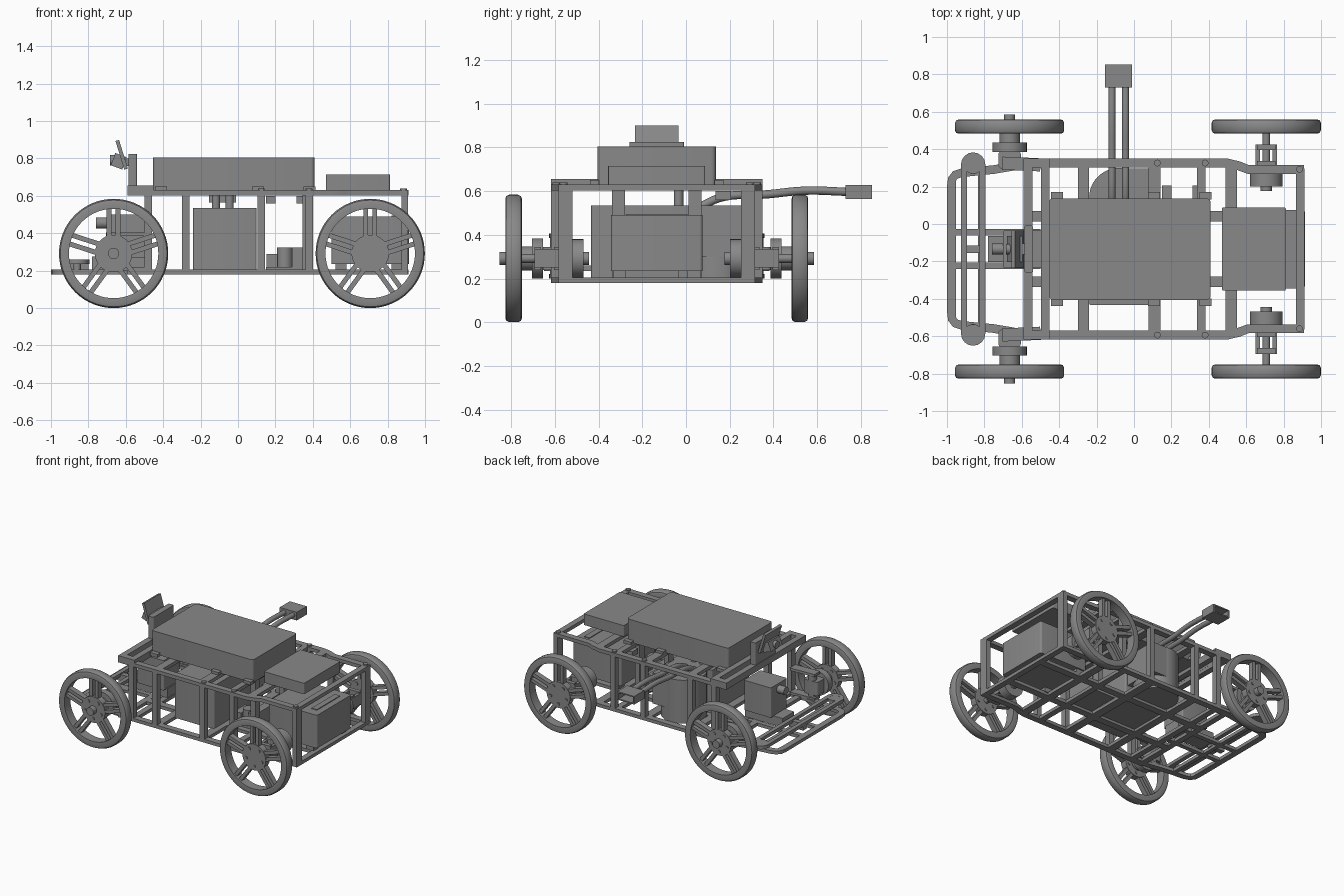
import bpy, bmesh, math
from mathutils import Vector, Matrix

cube = bpy.data.objects.get("Cube")
if cube:
    bpy.data.objects.remove(cube, do_unlink=True)

grey = bpy.data.materials.new("plain grey")
grey.use_nodes = True
grey.diffuse_color = (0.25, 0.25, 0.25, 1)
grey.node_tree.nodes["Principled BSDF"].inputs["Base Color"].default_value = (0.25, 0.25, 0.25, 1)

MID_Y = -0.134          # the vehicle's own centre line
FLOOR = (0.18, 0.205)   # bottom frame heights
ROOF = (0.603, 0.63)    # top frame heights
SIDES = {"left": 1, "right": -1}


def finish(name, bm):
    bmesh.ops.recalc_face_normals(bm, faces=bm.faces)
    mesh = bpy.data.meshes.new(name)
    bm.to_mesh(mesh)
    bm.free()
    ob = bpy.data.objects.new(name, mesh)
    ob.location.y = MID_Y
    mesh.materials.append(grey)
    bpy.context.collection.objects.link(ob)
    bpy.ops.object.select_all(action='DESELECT')
    ob.select_set(True)
    bpy.context.view_layer.objects.active = ob
    bpy.ops.object.shade_smooth_by_angle(angle=math.radians(35))
    return ob


def box(name, x, y, z, round_by=0.0, tilt=0.0):
    """Box from ranges; round_by rounds the upright edges, tilt turns it about y."""
    size = Vector((x[1] - x[0], y[1] - y[0], z[1] - z[0]))
    mid = Vector((sum(x), sum(y), sum(z))) / 2
    bm = bmesh.new()
    bmesh.ops.create_cube(bm, size=1)
    bmesh.ops.scale(bm, vec=size, verts=bm.verts)
    if round_by:
        upright = [e for e in bm.edges if abs(e.verts[0].co.z - e.verts[1].co.z) > 1e-4]
        bmesh.ops.bevel(bm, geom=upright, offset=round_by, segments=5, affect='EDGES', profile=0.5)
    bm.transform(Matrix.Translation(mid) @ Matrix.Rotation(tilt, 4, 'Y'))
    return finish(name, bm)


def rod(name, centre, radius, length, axis='Y', sides=32):
    bm = bmesh.new()
    bmesh.ops.create_cone(bm, cap_ends=True, segments=sides, radius1=radius, radius2=radius, depth=length)
    turn = {'X': Matrix.Rotation(math.pi / 2, 4, 'Y'), 'Y': Matrix.Rotation(math.pi / 2, 4, 'X'),
            'Z': Matrix.Identity(4)}[axis]
    bm.transform(Matrix.Translation(centre) @ turn)
    return finish(name, bm)


def strip(name, path, width, z, closed=False):
    """Flat rail of even width that follows a path in plan."""
    pts = [Vector(p) for p in path]
    n = len(pts)
    bm = bmesh.new()
    rows = []
    for i, p in enumerate(pts):
        a = pts[i - 1] if closed or i else p
        b = pts[(i + 1) % n] if closed or i < n - 1 else p
        d = (b - a).normalized()
        off = Vector((-d.y, d.x)) * width / 2
        rows.append([bm.verts.new((q.x, q.y, h)) for h in z for q in (p - off, p + off)])
    for i in range(n if closed else n - 1):
        r, s = rows[i], rows[(i + 1) % n]
        for a, b in ((0, 1), (1, 3), (3, 2), (2, 0)):
            bm.faces.new((r[a], r[b], s[b], s[a]))
    if not closed:
        for r in (rows[0], rows[-1]):
            bm.faces.new((r[0], r[1], r[3], r[2]))
    return finish(name, bm)


def wheel(name, x, y):
    """Tyre turned from a profile, with five double spokes and a hub."""
    bm = bmesh.new()
    profile = [(0.239, -0.036), (0.272, -0.038), (0.285, -0.034), (0.292, -0.02),
               (0.292, 0.02), (0.285, 0.034), (0.272, 0.038), (0.239, 0.036)]
    ring = [bm.verts.new((r, w, 0)) for r, w in profile]
    edges = [bm.edges.new((ring[i - 1], ring[i])) for i in range(len(ring))]
    bmesh.ops.spin(bm, geom=ring + edges, axis=(0, 1, 0), cent=(0, 0, 0),
                   angle=math.tau, steps=64, use_duplicate=False)
    bmesh.ops.remove_doubles(bm, verts=bm.verts, dist=1e-4)
    for k in range(5):
        for side in (-1, 1):
            spoke = bmesh.ops.create_cube(bm, size=1)["verts"]
            place = (Matrix.Rotation(k * math.tau / 5, 4, 'Y')
                     @ Matrix.Translation((side * 0.024, 0, 0.16))
                     @ Matrix.Diagonal((0.026, 0.042, 0.17, 1)))
            bmesh.ops.transform(bm, matrix=place, verts=spoke)
        bolt = bmesh.ops.create_cone(bm, cap_ends=True, segments=12, radius1=0.012, radius2=0.012, depth=0.062)
        place = (Matrix.Rotation((k + 0.5) * math.tau / 5, 4, 'Y') @ Matrix.Translation((0, 0, 0.07))
                 @ Matrix.Rotation(math.pi / 2, 4, 'X'))
        bmesh.ops.transform(bm, matrix=place, verts=bolt["verts"])
    bm.transform(Matrix.Translation((x, y, 0.292)))
    finish(name, bm)
    rod(name + "_hub", (x, y, 0.292), 0.1, 0.05, sides=40)


# Wheels, axles and hubs
FRONT, REAR, AXLE = -0.665, 0.707, 0.292
for side, s in SIDES.items():
    def across(a, b):
        return tuple(sorted((a * s, b * s)))

    wheel("front_wheel_" + side, FRONT, s * 0.655)
    wheel("rear_wheel_" + side, REAR, s * 0.655)
    rod("front_axle_" + side, (FRONT, s * 0.585, AXLE), 0.03, 0.27)
    rod("front_hub_motor_" + side, (FRONT, s * 0.545, AXLE), 0.092, 0.05)
    rod("front_hub_flange_" + side, (FRONT, s * 0.595, AXLE), 0.055, 0.05)
    box("knuckle_" + side, (FRONT - 0.06, FRONT + 0.06), across(0.43, 0.525), (0.24, 0.345), 0.02)
    rod("kingpin_" + side, (FRONT, s * 0.459, 0.3), 0.03, 0.2, 'Z')
    for level in (0.2, 0.385):
        strip("kingpin_arm_" + side, [(-0.50, s * 0.45), (-0.6, s * 0.455), (FRONT - 0.04, s * 0.459)],
              0.07, (level, level + 0.02))
    rod("rear_motor_" + side, (REAR, s * 0.37, AXLE), 0.088, 0.07)
    rod("rear_motor_cap_" + side, (REAR, s * 0.325, AXLE), 0.03, 0.03)
    for dx in (-0.045, 0.045):
        box("bearing_cheek_" + side, (REAR + dx - 0.012, REAR + dx + 0.012), across(0.4, 0.56), (0.25, 0.335))
    for v in (0.44, 0.53):
        box("bearing_block_" + side, (REAR - 0.05, REAR + 0.05), across(v, v + 0.03), (0.24, 0.345))
    rod("rear_shaft_" + side, (REAR, s * 0.55, AXLE), 0.02, 0.18)

    # Side rails and posts
    outline = [(0.5, 0.46), (0.56, 0.445), (0.61, 0.426), (0.91, 0.426)]
    for label, z in (("bottom", FLOOR), ("top", ROOF)):
        strip(label + "_rail_" + side, [(x, s * v) for x, v in [(-0.59, 0.46)] + outline], 0.048, z)
    for x in (-0.48, -0.28, 0.125, 0.38):
        box("post_" + side, (x - 0.02, x + 0.02), across(0.44, 0.484), (0.2, 0.61))
    box("rear_post_" + side, (0.873, 0.91), across(0.385, 0.45), (0.2, 0.61))
    box("inner_post_" + side, (0.345, 0.385), across(0.145, 0.205), (0.2, 0.61))
    for x, v in ((-0.475, 0.46), (0.125, 0.46), (0.38, 0.46), (0.885, 0.426)):
        rod("frame_bolt_" + side, (x, s * v, 0.633), 0.018, 0.014, 'Z', 16)
    strip("floor_beam_" + side, [(-0.59, s * 0.175), (0.91, s * 0.175)], 0.055, FLOOR)
    strip("nose_beam_" + side, [(-0.99, s * 0.09), (-0.5, s * 0.09)], 0.035, FLOOR)
    rod("bumper_spacer_" + side, (-0.86, s * 0.42, 0.22), 0.02, 0.05, 'Z', 16)

# Cross bars
for x, w in ((-0.567, 0.045), (-0.475, 0.045), (-0.27, 0.06), (0.11, 0.065), (0.36, 0.045), (0.52, 0.06), (0.888, 0.045)):
    reach = 0.43 if x > 0.6 else 0.45
    for label, z in (("bottom", FLOOR), ("top", ROOF)):
        if label == "top" and x == -0.27:
            z = (z[0], z[1] - 0.001)
        strip(label + "_cross_bar", [(x, -reach), (x, reach)], w, z)
for x in (-0.567, -0.475):
    box("raised_cross_bar", (x - 0.023, x + 0.023), (-0.484, 0.484), (0.63, 0.655))
for s in (-1, 1):
    box("raised_end_plate", (-0.59, -0.452), tuple(sorted((s * 0.436, s * 0.484))), (0.63, 0.655), 0.01)

# Nose frame and slotted bumper
half = [(-0.5, 0.45), (-0.62, 0.447), (-0.75, 0.425), (-0.92, 0.408), (-0.955, 0.397), (-0.972, 0.375), (-0.976, 0.34)]
strip("nose_frame", half + [(x, -v) for x, v in reversed(half)], 0.046, FLOOR)
strip("nose_cross_bar", [(-0.82, -0.41), (-0.82, 0.41)], 0.03, FLOOR)
stadium = []
for end in (1, -1):
    for k in range(9):
        a = math.pi * k / 8 + (0 if end > 0 else math.pi)
        stadium.append((-0.86 + 0.049 * math.cos(a), end * 0.452 + 0.049 * math.sin(a)))
strip("bumper", stadium, 0.032, (0.235, 0.26), closed=True)
for s in (-1, 1):
    rod("bumper_end", (-0.86, s * 0.452, 0.2475), 0.05, 0.024, 'Z')
box("bumper_mount", (-0.92, -0.8), (-0.02, 0.02), (0.2, 0.25))

# Upper boxes
box("main_case", (-0.455, 0.41), (-0.271, 0.271), (0.63, 0.805), 0.022)
box("rear_case", (0.47, 0.812), (-0.222, 0.222), (0.63, 0.715), 0.008)
for x in (-0.41, 0.11, 0.385):
    for s in (-1, 1):
        box("case_clip", (x - 0.035, x + 0.03), (s * 0.285 - 0.02, s * 0.285 + 0.02), (0.625, 0.65))

# Lower rear box on feet
box("battery_box", (0.5, 0.914), (-0.21, 0.21), (0.235, 0.49), 0.015)
box("battery_lid", (0.82, 0.865), (-0.14, 0.14), (0.488, 0.496))
for x in (0.55, 0.85):
    for s in (-1, 1):
        box("battery_foot", (x - 0.03, x + 0.03), (s * 0.17 - 0.03, s * 0.17 + 0.03), (0.2, 0.24))

# Power unit: box with a round tank and twin exhaust
box("power_unit", (-0.24, 0.1), (-0.3, 0.16), (0.2, 0.535), 0.012)
rod("round_tank", (-0.08, 0.274, 0.3675), 0.16, 0.335, 'Z', 48)
box("tank_corner", (-0.08, 0.08), (0.15, 0.43), (0.3, 0.535))
for x in (-0.118, -0.045):
    curve = bpy.data.curves.new("exhaust_pipe", 'CURVE')
    curve.dimensions = '3D'
    curve.bevel_depth = 0.019
    curve.bevel_resolution = 4
    curve.use_fill_caps = True
    line = curve.splines.new('BEZIER')
    route = [(0.2, 0.53), (0.3, 0.572), (0.5, 0.585), (0.68, 0.602), (0.87, 0.597)]
    line.bezier_points.add(len(route) - 1)
    for p, (v, z) in zip(line.bezier_points, route):
        p.co = (x, v, z)
        p.handle_left_type = p.handle_right_type = 'AUTO'
    curve.materials.append(grey)
    pipe = bpy.data.objects.new("exhaust_pipe", curve)
    pipe.location.y = MID_Y
    bpy.context.collection.objects.link(pipe)
    rod("exhaust_stub", (x, 0.1, 0.565), 0.022, 0.08, 'Z')
box("exhaust_back", (-0.155, -0.01), (0.864, 0.9), (0.565, 0.628))
for z in (0.565, 0.619):
    box("exhaust_plate", (-0.155, -0.01), (0.9, 0.986), (z, z + 0.009))
for x in (-0.155, -0.022):
    box("exhaust_cheek", (x, x + 0.012), (0.9, 0.986), (0.565, 0.628))

# Pump beside the power unit
box("pump_base", (0.15, 0.355), (-0.16, 0.1), (0.2, 0.22))
box("pump_body", (0.29, 0.352), (-0.16, 0.1), (0.2, 0.325))
rod("pump_drum", (0.25, -0.09, 0.265), 0.042, 0.12, 'Z')
box("pump_valve", (0.152, 0.21), (-0.13, 0.0), (0.21, 0.29))
for x in (0.175, 0.338):
    box("hose_bracket", (x - 0.025, x + 0.025), (0.27, 0.34), (0.56, 0.6))

# Steering drive in the nose
box("steering_motor", (-0.7, -0.47), (-0.1, 0.1), (0.27, 0.5), 0.01)
box("steering_motor_base", (-0.78, -0.46), (-0.07, 0.07), (0.205, 0.275))
rod("steering_spindle", (-0.72, 0, 0.455), 0.03, 0.08, 'X')

# Camera on its stand
box("camera_stand", (-0.585, -0.54), (-0.125, 0.125), (0.64, 0.825), 0.008)
box("camera_arm", (-0.64, -0.57), (-0.03, 0.03), (0.76, 0.8))
box("camera_body", (-0.67, -0.605), (-0.07, 0.07), (0.75, 0.82), 0.0, 0.35)
box("camera_screen", (-0.632, -0.612), (-0.1, 0.1), (0.74, 0.9), 0.0, -0.3)
rod("camera_lens", (-0.67, 0, 0.79), 0.028, 0.03, 'X')
